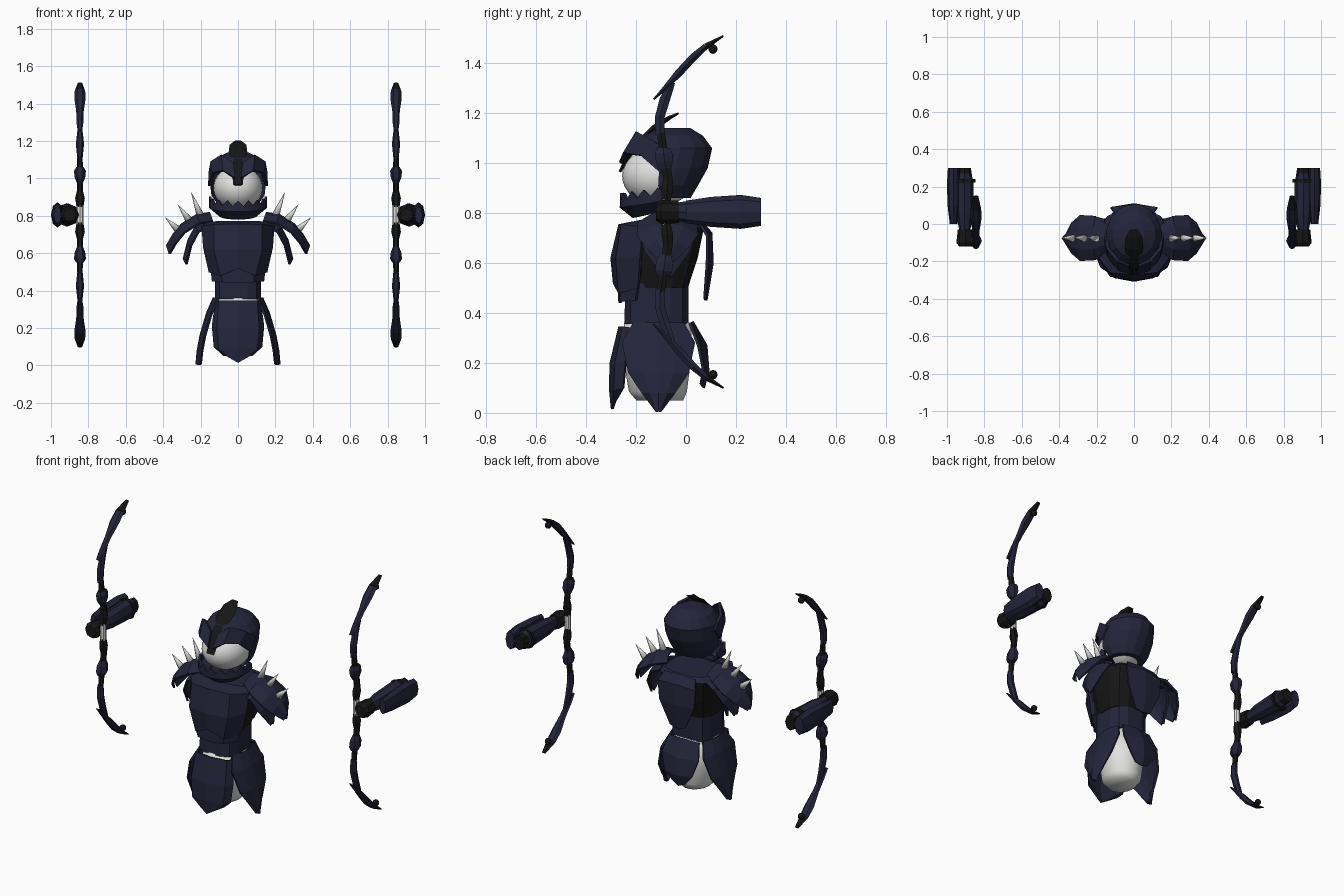
import bpy, bmesh, math
from mathutils import Vector

cube = bpy.data.objects.get("Cube")
if cube:
    bpy.data.objects.remove(cube, do_unlink=True)


def material(name, r, g, b):
    m = bpy.data.materials.new(name)
    m.use_nodes = True
    m.diffuse_color = (r, g, b, 1)
    m.node_tree.nodes["Principled BSDF"].inputs["Base Color"].default_value = (r, g, b, 1)
    return m


NAVY = material("navy armour", .018, .018, .045)
BLACK = material("black leather", .008, .008, .008)
WHITE = material("pale bone", .75, .75, .74)


def finish(name, bm, mat, smooth=False):
    bmesh.ops.recalc_face_normals(bm, faces=bm.faces)
    for f in bm.faces:
        f.smooth = smooth
    me = bpy.data.meshes.new(name)
    bm.to_mesh(me)
    bm.free()
    ob = bpy.data.objects.new(name, me)
    bpy.context.collection.objects.link(ob)
    me.materials.append(mat)
    return ob


def loft(name, loops, mat, smooth=False, cap=True, drop=None):
    """Skin closed loops of points, one after another."""
    bm = bmesh.new()
    rows = [[bm.verts.new(p) for p in loop] for loop in loops]
    n = len(rows[0])
    for a, b in zip(rows, rows[1:]):
        for i in range(n):
            j = (i + 1) % n
            bm.faces.new((a[i], a[j], b[j], b[i]))
    if cap:
        bm.faces.new(rows[0])
        bm.faces.new(rows[-1])
    if drop:
        gone = [f for f in bm.faces if drop(f.calc_center_median())]
        bmesh.ops.delete(bm, geom=gone, context='FACES')
    return finish(name, bm, mat, smooth)


def body(name, levels, mat, n=12, power=1.0, **kw):
    """Stacked rings: height, front y, back y, half width."""
    def ring(z, front, back, rx):
        pts = []
        for i in range(n):
            a = math.tau * (i + .5) / n
            c, s = math.cos(a), math.sin(a)
            c, s = (math.copysign(abs(v) ** power, v) for v in (c, s))
            pts.append((rx * c, (front + back) / 2 + (back - front) / 2 * s, z))
        return pts
    return loft(name, [ring(*l) for l in levels], mat, **kw)


def sweep(name, path, mat, n=6):
    """Tube in the side plane: x, y, z, half width, half thickness."""
    pts = [Vector(p[:3]) for p in path]
    loops = []
    for i, p in enumerate(path):
        d = pts[min(i + 1, len(pts) - 1)] - pts[max(i - 1, 0)]
        side = Vector((0, -d.z, d.y)).normalized()
        loops.append([pts[i] + Vector((p[3] * math.cos(math.tau * k / n), 0, 0))
                      + side * p[4] * math.sin(math.tau * k / n) for k in range(n)])
    return loft(name, loops, mat)


def plate(name, rows, mat, thick=.012):
    """Armour plate from a grid of points."""
    bm = bmesh.new()
    grid = [[bm.verts.new(p) for p in r] for r in rows]
    for a, b in zip(grid, grid[1:]):
        for i in range(len(a) - 1):
            bm.faces.new((a[i], a[i + 1], b[i + 1], b[i]))
    ob = finish(name, bm, mat)
    mod = ob.modifiers.new("thickness", 'SOLIDIFY')
    mod.thickness = thick
    mod.offset = 0
    return ob


def mirrored(rows):
    return [[(-x, y, z) for x, y, z in r[:0:-1]] + r for r in rows]


def curved(s, rows, cy, bend, sag):
    """Side plate rows: x, z, half depth; the edges curl in."""
    return [[(s * (x - bend * t * t), cy + t * w, z - sag * t * t)
             for t in (-1, -.5, 0, .5, 1)] for x, z, w in rows]


# Head
body("helmet", [(.86, -.17, .02, .11), (.91, -.22, .05, .145), (.98, -.24, .09, .153),
                (1.06, -.22, .108, .148), (1.11, -.18, .07, .115), (1.14, -.12, .02, .055)],
     NAVY, n=16, drop=lambda c: c.y < -.11 and c.z < 1.05)
bm = bmesh.new()
bmesh.ops.create_uvsphere(bm, u_segments=24, v_segments=16, radius=1)
bmesh.ops.scale(bm, vec=(.132, .148, .12), verts=bm.verts)
bmesh.ops.translate(bm, vec=(0, -.108, .95), verts=bm.verts)
finish("face_mask", bm, WHITE, True)
sweep("crest", [(0, -.265, .965, .025, .006), (0, -.22, 1.05, .035, .014),
                (0, -.13, 1.14, .05, .014), (0, -.07, 1.18, .045, .01),
                (0, -.03, 1.2, .02, .004)], BLACK)
for s in (1, -1):
    brow = [[(.015, -.262, 1.0), (.08, -.245, 1.04), (.13, -.18, 1.03), (.152, -.1, .96)],
            [(.025, -.22, 1.08), (.085, -.195, 1.125), (.14, -.13, 1.09), (.15, -.05, 1.03)]]
    plate("brow", [[(s * x, y, z) for x, y, z in r] for r in brow], NAVY, .016)

# Jaw guard with a toothed rim
jaw = [[], [], []]
for i in range(19):
    t = i / 9 - 1
    a = t * 1.75
    for row, r, z in zip(jaw, (.148, .15, .1),
                         (.85 + .03 * (i % 2) + .03 * t * t, .825 + .03 * t * t, .785 + .03 * t * t)):
        row.append((r * math.sin(a), -.11 - r * math.cos(a), z))
plate("jaw_guard", jaw, NAVY)

# Torso
core = body("torso_core", [(.5, -.22, .01, .13), (.62, -.24, .05, .16), (.74, -.24, .075, .178),
                           (.765, -.2, .05, .15)], BLACK, power=.65)
core.data.materials.append(NAVY)
for f in core.data.polygons:
    f.material_index = int(f.normal.z > .5)
body("abdomen", [(.355, -.25, .012, .125), (.53, -.245, .012, .125)], NAVY, power=.65)
plate("chest_plate", mirrored([
    [(0, -.18, .765), (.1, -.18, .765), (.165, -.14, .76)],
    [(0, -.265, .75), (.125, -.255, .75), (.19, -.17, .74)],
    [(0, -.295, .62), (.125, -.275, .62), (.18, -.18, .63)],
    [(0, -.285, .52), (.09, -.265, .48), (.15, -.19, .5)]]), NAVY, .016)
plate("belly_plate", mirrored([
    [(0, -.27, .56), (.1, -.25, .56), (.15, -.18, .58)],
    [(0, -.265, .44), (.08, -.26, .445), (.135, -.2, .45)]]), NAVY)
plate("back_plate", mirrored([
    [(0, .06, .765), (.1, .055, .76)], [(0, .1, .72), (.125, .085, .71)],
    [(0, .105, .6), (.115, .085, .6)], [(0, .08, .45), (.05, .075, .46)]]), NAVY)

# Hips and skirt
body("hip_cloth", [(.05, -.2, -.01, .08), (.085, -.23, .005, .11), (.2, -.25, .02, .125),
                   (.362, -.25, .025, .125)], WHITE, n=20, smooth=True)
plate("front_skirt", mirrored([
    [(0, -.265, .345), (.1, -.25, .345), (.118, -.21, .34)],
    [(0, -.3, .2), (.11, -.28, .2), (.135, -.24, .21)],
    [(0, -.303, .1), (.1, -.285, .09), (.125, -.25, .1)],
    [(0, -.295, .015), (.05, -.285, .045), (.09, -.265, .07)]]), NAVY)
plate("back_skirt", mirrored([
    [(0, .025, .365), (.1, .015, .36)], [(0, .08, .27), (.12, .05, .27)],
    [(0, .088, .17), (.09, .07, .17)], [(0, .07, .1), (.04, .06, .115)]]), NAVY)

BOW_X, BOW_Z = .845, .805
LIMB = {  # y, height from the grip, half width, half thickness
    "bow_outer_limb": (NAVY, [(-.13, .45, .012, .004), (-.09, .49, .018, .01), (-.03, .555, .02, .018),
                              (.03, .62, .03, .018), (.08, .663, .028, .014)]),
    "bow_tip": (BLACK, [(.08, .663, .028, .014), (.15, .705, .012, .004)]),
    "bow_mid_limb": (NAVY, [(-.055, .52, .016, .014), (-.085, .45, .014, .024),
                            (-.105, .38, .022, .022), (-.105, .31, .015, .022)]),
    "bow_joint": (BLACK, [(-.102, .33, .014, .018), (-.09, .23, .016, .02)]),
    "bow_guard": (NAVY, [(-.09, .255, .02, .032), (-.09, .235, .032, .04),
                         (-.085, .2, .028, .04), (-.082, .17, .016, .025)]),
    "bow_riser": (BLACK, [(-.08, .18, .016, .022), (-.072, .13, .016, .022),
                          (-.075, .09, .026, .026), (-.08, .04, .018, .02)])}

for s in (1, -1):
    # Skirt sides, shoulders and spikes
    plate("side_skirt", curved(s, [(.13, .36, .1), (.165, .28, .145), (.2, .16, .12),
                                   (.215, .08, .065), (.222, .005, .006)], -.11, .025, 0), NAVY)
    plate("upper_pauldron", curved(s, [(.15, .815, .06), (.22, .805, .115), (.3, .755, .12),
                                       (.345, .7, .08), (.38, .64, .012)], -.075, .015, .045), NAVY)
    plate("lower_pauldron", curved(s, [(.17, .765, .1), (.225, .745, .115), (.265, .67, .085),
                                       (.29, .57, .01)], -.075, .015, .03), NAVY)
    for base, tip in (((.2, .8), (.25, .925)), ((.26, .775), (.322, .86)), ((.32, .725), (.388, .79))):
        a, b = (Vector((s * p[0], -.075, p[1])) for p in (base, tip))
        bm = bmesh.new()
        bmesh.ops.create_cone(bm, segments=8, radius1=.021, radius2=.001, depth=(b - a).length, cap_ends=True)
        bmesh.ops.rotate(bm, matrix=(b - a).to_track_quat('Z', 'Y').to_matrix(), verts=bm.verts)
        bmesh.ops.translate(bm, vec=(a + b) / 2, verts=bm.verts)
        finish("shoulder_spike", bm, WHITE, True)

    # Floating forearms
    for name, mat, path in (
            ("forearm", NAVY, [(.905, -.03, .03, .038), (.905, .05, .045, .05),
                               (.905, .22, .048, .06), (.905, .27, .035, .05)]),
            ("elbow_cap", BLACK, [(.905, .25, .04, .05), (.905, .3, .033, .045)]),
            ("forearm_strap", BLACK, [(.915, .222, .068, .063), (.915, .24, .068, .063)]),
            ("forearm_guard", NAVY, [(.965, 0, .02, .045), (.965, .1, .032, .06),
                                     (.965, .22, .035, .068), (.965, .3, .03, .056)]),
            ("hand", BLACK, [(.9, -.12, .035, .035), (.9, -.1, .05, .048), (.9, -.03, .042, .045)])):
        sweep(name, [(s * x, y, BOW_Z, w, t) for x, y, w, t in path], mat, 8)

    # Bows, with upper and lower limbs alike
    x = s * BOW_X
    sweep("bow_grip", [(x, -.08, BOW_Z + h, .018, .018) for h in (-.05, .05)], WHITE, 8)
    for v in (1, -1):
        for name, (mat, path) in LIMB.items():
            sweep(name, [(x, y, BOW_Z + v * h, w, t) for y, h, w, t in path], mat)
        bm = bmesh.new()
        bmesh.ops.create_icosphere(bm, subdivisions=2, radius=.019)
        bmesh.ops.translate(bm, vec=(x, .108, BOW_Z + v * .652), verts=bm.verts)
        finish("bow_string_nock", bm, BLACK)
